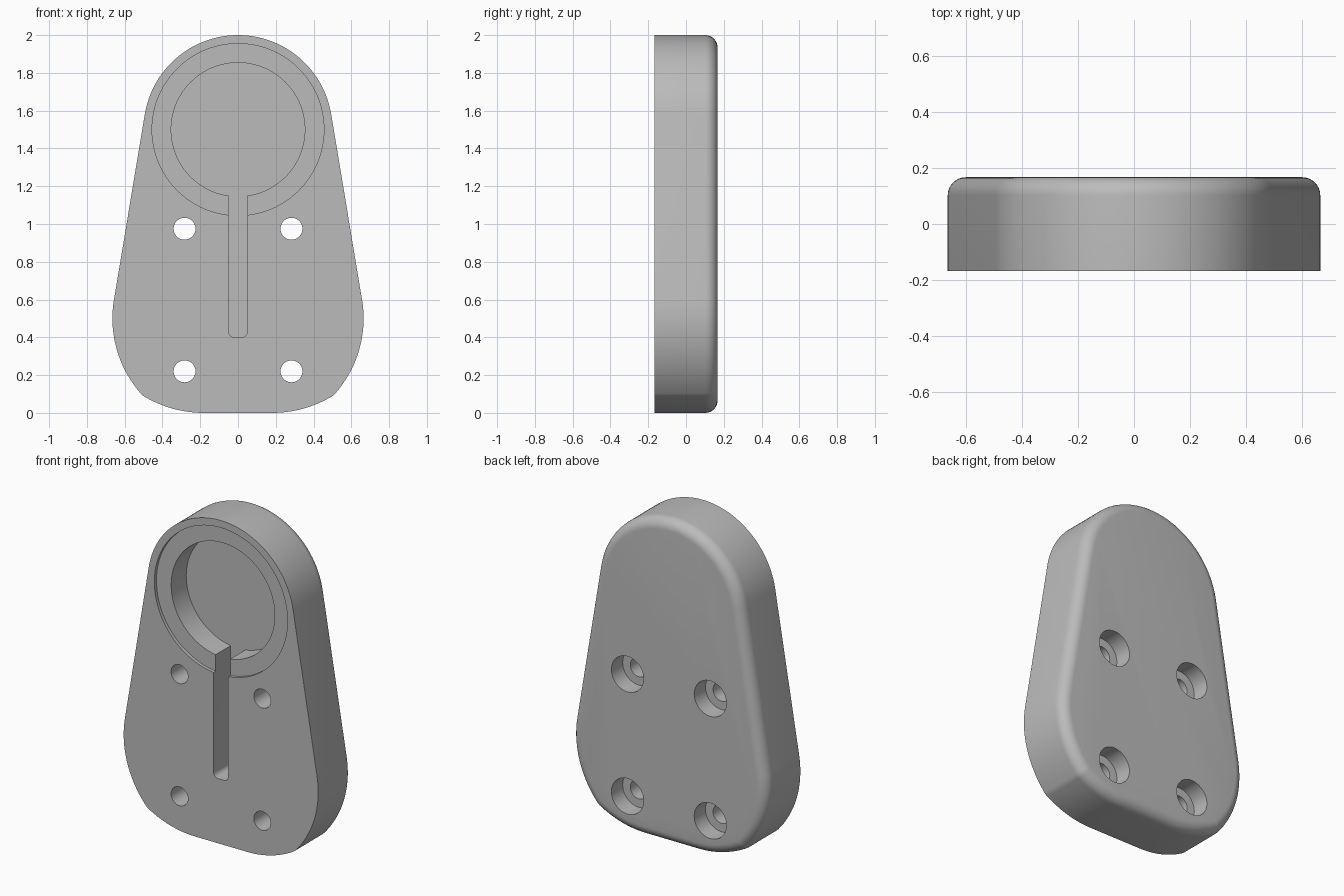
import bpy, bmesh
from math import radians, sin, cos

cube = bpy.data.objects.get("Cube")
if cube:
    bpy.data.objects.remove(cube, do_unlink=True)

FRONT, BACK = -0.167, 0.167
RING_Z = 1.5
ROUND = 0.065

grey = bpy.data.materials.new("plain_grey")
grey.use_nodes = True
colour = (0.5, 0.5, 0.5, 1)
grey.diffuse_color = colour
grey.node_tree.nodes["Principled BSDF"].inputs["Base Color"].default_value = colour


def arc(cx, cz, r, start, end, steps):
    """Points on an arc in the XZ plane, angles in degrees."""
    angles = [radians(start + (end - start) * i / steps) for i in range(steps + 1)]
    return [(cx + r * cos(a), cz + r * sin(a)) for a in angles]


def loft(name, layers):
    """Closed solid through a stack of (XZ outline, y) layers."""
    bm = bmesh.new()
    rings = [[bm.verts.new((x, y, z)) for x, z in pts] for pts, y in layers]
    for low, high in zip(rings, rings[1:]):
        for i in range(len(low)):
            bm.faces.new((low[i - 1], low[i], high[i], high[i - 1]))
    bm.faces.new(rings[0])
    bm.faces.new(rings[-1])
    bmesh.ops.recalc_face_normals(bm, faces=bm.faces)
    mesh = bpy.data.meshes.new(name)
    bm.to_mesh(mesh)
    bm.free()
    mesh.materials.append(grey)
    obj = bpy.data.objects.new(name, mesh)
    bpy.context.collection.objects.link(obj)
    return obj


def disc(name, x, z, r, y0, y1, sides):
    circle = arc(x, z, r, 0, 360, sides)[:-1]
    return loft(name, [(circle, y0), (circle, y1)])


def plate_outline(inset):
    """Bottom curve, soft corner, hip and rounded head, mirrored in x."""
    half = arc(0.18, 0.62, 0.62 - inset, -90, -59.9, 10)
    half += arc(0.441, 0.17, 0.1 - inset, -59.9, -41.3, 5)[1:-1]
    half += arc(0.065, 0.5, 0.6 - inset, -41.3, 9.5, 18)
    half += arc(0, RING_Z, 0.5 - inset, 9.5, 90, 24)
    return half + [(-x, z) for x, z in reversed(half[:-1])]


# Plate with a rounded back rim
layers = [(plate_outline(0), FRONT)]
for step in range(9):
    a = radians(90 * step / 8)
    layers.append((plate_outline(ROUND * (1 - cos(a))), BACK - ROUND * (1 - sin(a))))
body = loft("mounting_plate", layers)

# Ring step, round pocket and cable slot on the front
cutters = [
    disc("ring_step_cutter", 0, RING_Z, 0.455, FRONT - 0.1, FRONT + 0.02, 96),
    disc("pocket_cutter", 0, RING_Z, 0.354, FRONT - 0.12, 0, 96),
]
slot = arc(-0.02, 0.43, 0.03, 180, 270, 5) + arc(0.02, 0.43, 0.03, 270, 360, 5)
slot += [(0.05, 1.3), (-0.05, 1.3)]
cutters.append(loft("slot_cutter", [(slot, FRONT - 0.14), (slot, 0)]))

# Four screw holes, counterbored from the back
for x in (-0.283, 0.283):
    for z in (0.22, 0.975):
        cutters.append(disc("screw_hole_cutter", x, z, 0.058, FRONT - 0.1, BACK + 0.1, 40))
        cutters.append(disc("counterbore_cutter", x, z, 0.11, BACK - 0.11, BACK + 0.13, 48))

bpy.context.view_layer.objects.active = body
for cutter in cutters:
    mod = body.modifiers.new("cut", 'BOOLEAN')
    mod.operation = 'DIFFERENCE'
    mod.solver = 'EXACT'
    mod.object = cutter
    bpy.ops.object.modifier_apply(modifier=mod.name)
    bpy.data.objects.remove(cutter, do_unlink=True)

# Smooth shading with crisp rims
for obj in bpy.context.selected_objects:
    obj.select_set(False)
body.select_set(True)
bpy.ops.object.shade_smooth_by_angle(angle=radians(30))
